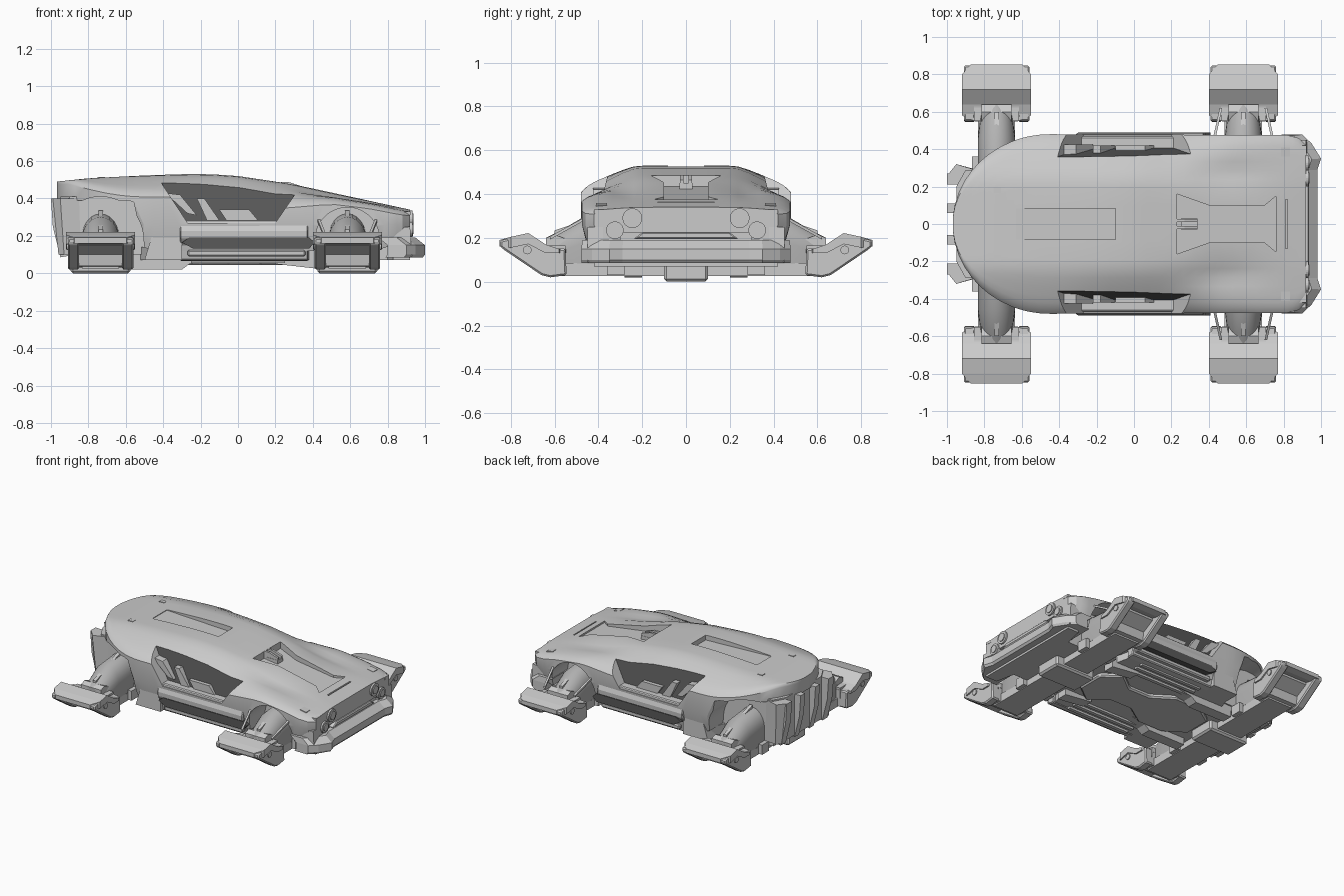
import bpy, bmesh, math

if "Cube" in bpy.data.objects:
    bpy.data.objects.remove(bpy.data.objects["Cube"])

AX = {'x': lambda p, t: (t, p[0], p[1]),
      'y': lambda p, t: (p[0], t, p[1]),
      'z': lambda p, t: (p[0], p[1], t)}


def material(name, v):
    m = bpy.data.materials.new(name)
    m.diffuse_color = (v, v, v, 1)
    m.use_nodes = True
    m.node_tree.nodes["Principled BSDF"].inputs["Base Color"].default_value = m.diffuse_color
    return m


DARK, MID, BODY = material('dark_glass', .1), material('mid_grey', .45), material('body_grey', .8)


def lerp(table, x):
    if x <= table[0][0]:
        return table[0][1]
    for (a, u), (b, v) in zip(table, table[1:]):
        if x <= b:
            return u + (v - u) * (x - a) / (b - a)
    return table[-1][1]


def use(ob):
    bpy.ops.object.select_all(action='DESELECT')
    ob.select_set(True)
    bpy.context.view_layer.objects.active = ob


def loft(name, rings, mirror=False, bevel=0, smooth=False, mat=None):
    bm = bmesh.new()
    vs = [[bm.verts.new(p) for p in r] for r in rings]
    n = len(vs[0])
    for a, b in zip(vs, vs[1:]):
        for i in range(n):
            j = (i + 1) % n
            bm.faces.new((a[i], a[j], b[j], b[i]))
    bm.faces.new(vs[0])
    bm.faces.new(vs[-1])
    bmesh.ops.recalc_face_normals(bm, faces=bm.faces)
    me = bpy.data.meshes.new(name)
    bm.to_mesh(me)
    bm.free()
    ob = bpy.data.objects.new(name, me)
    bpy.context.collection.objects.link(ob)
    if mat:
        me.materials.append(mat)
    if bevel:
        m = ob.modifiers.new('bevel', 'BEVEL')
        m.width, m.segments, m.limit_method = bevel, 1, 'ANGLE'
    if mirror:
        m = ob.modifiers.new('mirror', 'MIRROR')
        m.use_axis = (False, True, False)
        m.use_mirror_merge = False
    if smooth:
        use(ob)
        bpy.ops.object.shade_smooth_by_angle(angle=math.radians(35))
    return ob


def prism(name, pts, axis, lo, hi, **kw):
    return loft(name, [[AX[axis](p, t) for p in pts] for t in (lo, hi)], **kw)


def box(name, x0, x1, y0, y1, z0, z1, **kw):
    return prism(name, [(x0, y0), (x1, y0), (x1, y1), (x0, y1)], 'z', z0, z1, **kw)


def circle(cx, cy, r, n=24, a0=0, a1=360):
    k = n if a1 - a0 == 360 else n - 1
    return [(cx + r * math.cos(math.radians(a0 + (a1 - a0) * i / k)),
             cy + r * math.sin(math.radians(a0 + (a1 - a0) * i / k))) for i in range(n)]


def cut(ob, cutter):
    m = ob.modifiers.new('cut', 'BOOLEAN')
    m.object, m.operation, m.solver = cutter, 'DIFFERENCE', 'EXACT'
    use(ob)
    bpy.ops.object.modifier_apply(modifier=m.name)
    bpy.data.objects.remove(cutter)


def strut(name, a, b, r, **kw):
    sq = [(-r, -r), (r, -r), (r, r), (-r, r)]
    return loft(name, [[(p[0] + u, p[1], p[2] + v) for u, v in sq] for p in (a, b)], **kw)


# Body shell: height field over a plan with a round tail
TOP = [(-.97, .49), (-.8, .508), (-.5, .523), (-.3, .53), (-.15, .53), (0, .52), (.3, .475), (.6, .41), (.92, .34)]
DROP = [(-.9, .09), (-.4, .1), (-.1, .13), (.2, .13), (.32, .1), (.5, .045), (.7, .025), (.92, .02)]
BASE = [(-.56, .39), (-.5, .12), (.75, .12), (.86, .17)]
HALF = [(-.45, .48), (.82, .475), (.88, .46), (.92, .42)]


def height(x, y):
    d = max(0, (abs(y) - .22) / .26)
    valley = .025 * math.exp(-((x - .48) / .22) ** 2 - ((abs(y) - .27) / .06) ** 2)
    return lerp(TOP, x) - lerp(DROP, x) * d ** 1.3 - valley


stations = [(-.45 - .52 * math.cos(math.radians(t)), .48 * math.sin(math.radians(t)))
            for t in (5, 12, 20, 28, 36, 44, 52, 60, 68, 74, 78, 84)]
stations += [(x, lerp(HALF, x)) for x in [-.45 + .065 * i for i in range(20)] + [.82, .85, .88, .905, .92]]
U = (0, .2, .4, .5, .6, .7, .8, .88, .94, .98, 1)
rings = []
for x, w in stations:
    half = [(w * u, height(x, w * u) - .018 * max(0, (u - .88) / .12) ** 2) for u in U]
    zb = lerp(BASE, x)
    half += [(w, max(zb + .005, min(.26, half[-1][1] - .02))), (w - .035 * (zb < .3), zb)]
    rings.append([(x, y, z) for y, z in half] + [(x, -y, z) for y, z in half[:0:-1]])
shell = loft('body_shell', rings, mat=BODY)

# Wheel arches, side window recesses, roof slot and bonnet scoop
for cx, r in ((.585, .172), (-.735, .23)):
    arch = circle(cx, .18, r, 25, 0, 180) + [(cx - r - .03, -.1), (cx + r + .03, -.1)]
    cut(shell, prism('arch_cutter', arch, 'y', .28, .7, mirror=True))
cut(shell, loft('window_cutter', [
    [(-.27, .41, .27), (.2, .41, .27), (.2, .6, .27), (-.27, .6, .27)],
    [(-.46, .34, .56), (.4, .34, .56), (.4, .6, .56), (-.46, .6, .56)]], mirror=True))


def cut_top(poly, depth):
    cut(shell, loft('top_cutter', [[(x, y, lerp(TOP, x) - lerp(depth, x)) for x, y in poly],
                                   [(x, y, .7) for x, y in poly]]))


cut_top([(-.63, -.083), (-.1, -.083), (-.1, .083), (-.63, .083)], [(-.63, .004), (-.1, .035)])
cut_top([(.23, -.16), (.4, -.1), (.7, -.1), (.76, -.15), (.76, .15), (.7, .1), (.4, .1), (.23, .16)],
        [(.23, .05), (.76, .012)])
cut_top([(.81, -.13), (.82, -.13), (.82, .13), (.81, .13)], [(.8, .012)])
cut(shell, box('nose_cutter', .9, 1, -.3, .3, .19, .225))
shell.data.materials.append(DARK)
for f in shell.data.polygons:
    x, y, z = f.center
    if -.46 < x < .37 and .33 < abs(y) < .415 and z > .275 and abs(f.normal.y) > .8:
        f.material_index = len(shell.data.materials) - 1
use(shell)
bpy.ops.object.shade_smooth_by_angle(angle=math.radians(28))

# Bonnet scoop, top markers
prism('scoop', [(.23, .42), (.34, .42), (.34, .465), (.27, .488), (.23, .488)], 'y', .012, .028, mirror=True)
box('scoop_base', .25, .34, -.03, .03, .42, .45)
box('roof_marker', -.75, -.71, .165, .195, .5, .515, mirror=True)
prism('nose_marker', [(.785, .3), (.835, .3), (.835, .35), (.785, .36)], 'y', .36, .41, mirror=True)

# Side window trim
prism('window_blade', [(-.39, .43), (-.31, .42), (-.22, .31), (-.27, .32)], 'y', .37, .425, mirror=True)
prism('window_pillar', [(-.16, .27), (-.09, .27), (-.18, .4), (-.22, .4)], 'y', .35, .42, mirror=True)
prism('window_ledge', [(-.1, .34), (.06, .34), (.11, .28), (-.06, .28)], 'y', .36, .42, mirror=True)

# Side sills
sill = [(.38, .065), (.43, .07), (.445, .14), (.485, .19), (.487, .225), (.465, .285), (.38, .285)]
prism('side_sill', sill, 'x', -.31, .375, mirror=True, bevel=.006)
prism('sill_band', [(-.3, .165), (-.24, .132), (.38, .132), (.41, .165), (.38, .192), (-.26, .192)],
      'y', .44, .488, mirror=True, mat=DARK)
box('sill_rail', -.27, .36, .42, .465, .09, .125, mirror=True, bevel=.008)
prism('sill_fairing', [(-.5, .07), (-.3, .07), (-.3, .28), (-.36, .33), (-.43, .3)], 'y', .36, .462, mirror=True)

# Front bumper, grille and lights
bump = [(.8, .478), (.9, .478), (.95, .43), (1, .35), (.98, .29)]
bump = bump + [(x, -y) for x, y in bump[::-1]]
loft('front_bumper', [[(x - .012, y, .085) for x, y in bump], [(x, y, .1) for x, y in bump],
                      [(x, y, .15) for x, y in bump], [(x - .05, y * .99, .19) for x, y in bump]])
prism('grille', [(-.24, .195), (.24, .195), (.2, .225), (-.2, .225)], 'x', .88, .935, bevel=.006)
prism('bumper_side', [(.8, .09), (.93, .09), (.92, .25), (.84, .24)], 'y', .38, .45, mirror=True)
for nm, y, z, r in (('upper_lamp', .245, .29, .045), ('lower_lamp', .325, .235, .04)):
    prism(nm, circle(y, z, r), 'x', .86, .932, mirror=True)
    prism(nm + '_lens', circle(y, z, r * .65), 'x', .9, .938, mirror=True)
box('corner_lamp', .87, .922, .37, .42, .312, .33, mirror=True)

# Tail: core box and vertical ribs
prism('tail_core', [(-.95, -.2), (-.9, -.29), (-.45, -.29), (-.45, .29), (-.9, .29), (-.95, .2)], 'z', .1, .41)
rib = [(-1, .4), (-.99, .25), (-.95, .085), (-.87, .1), (-.87, .4)]
prism('tail_rib_inner', rib, 'y', .06, .11, mirror=True)
prism('tail_rib_outer', rib, 'y', .21, .27, mirror=True)
loft('tail_wing', [[(-.93, .3, .1), (-.96, .27, .1), (-.88, .22, .1), (-.84, .29, .1)],
                   [(-.95, .32, .4), (-.99, .27, .4), (-.9, .22, .4), (-.85, .29, .4)]], mirror=True)

# Underbody
fl = [(-.9, .28), (-.52, .28), (-.48, .42), (.35, .42), (.38, .28), (.8, .28), (.83, .42), (.92, .42)]
prism('floor_pan', fl + [(x, -y) for x, y in fl[::-1]], 'z', .07, .14)
keel = [(-.55, .1), (-.4, .2), (-.2, .2), (-.05, .1), (.12, .1), (.25, .2), (.38, .1)]
prism('floor_keel', keel + [(x, -y) for x, y in keel[::-1]], 'z', .045, .08, bevel=.01)
prism('rear_skid', [(-.6, .02), (-.3, .02), (-.26, .05), (-.15, .07), (-.6, .1)], 'y', .2, .28, mirror=True)
prism('front_skid', [(.2, .05), (.42, .025), (.42, .1), (.2, .1)], 'y', .2, .28, mirror=True)
for i in range(3):
    box('floor_strip', -.25, .25, .25 + .055 * i, .275 + .055 * i, .055, .08, mirror=True)

# Hover pods with arms at four corners
for tag, cx in (('front', .585), ('rear', -.735)):
    box(tag + '_keel_block', cx - .16, cx + .16, -.1, .1, 0, .09, bevel=.012)
    prism(tag + '_axle', [(-.62, .025), (.62, .025), (.62, .09), (.3, .075), (-.3, .075), (-.62, .09)],
          'x', cx - .1, cx + .1)
    box(tag + '_axle_rib', cx - .13, cx + .13, .28, .36, .03, .1, mirror=True)
    # rounded arm cover tapering outwards
    cover = []
    for y, r, z0, top in ((.27, .1, .19, .13), (.46, .1, .18, .12), (.58, .085, .14, .09), (.64, .065, .13, .07)):
        arc = circle(0, 0, 1, 13, 0, 180)
        cover.append([(cx + r * u, y, z0 + top * v) for u, v in arc] + [(cx - r, y, .08), (cx + r, y, .08)])
    loft(tag + '_arm_cover', cover, mirror=True, smooth=True, mat=MID)
    strut(tag + '_arm_fin', (cx, .3, .325), (cx, .6, .222), .012, mirror=True)
    # pod deck, chamfered in plan, peaking near its outer third
    deck = [(.548, .6, .15), (.58, 1, .15), (.64, 1, .17), (.72, 1, .222), (.8, 1, .205), (.852, .75, .19)]
    bm_ring = [[(cx + s * .185 * u, y, z) for s in (-1, 1)] +
               [(cx + s * .185 * u, y, max(.13, z - .05) if y < .84 else .16) for s in (1, -1)] for y, u, z in deck]
    loft(tag + '_pod_deck', bm_ring, mirror=True)
    for s in (-1, 1):
        x0, x1 = sorted((cx + s * .115, cx + s * .175))
        prism(tag + '_pod_rail', [(.545, .03), (.62, .02), (.66, .03), (.83, .145), (.848, .16), (.848, .188),
                                  (.72, .218), (.63, .155), (.55, .15)], 'x', x0, x1, mirror=True, bevel=.008)
        prism(tag + '_pod_pin', circle(.725, .145, .02, 16), 'x', cx + s * .15, cx + s * .182, mirror=True)
    prism(tag + '_pod_saddle', [(.55, .03), (.65, .04), (.66, .1), (.75, .15), (.75, .18), (.62, .165), (.55, .165)],
          'x', cx - .12, cx + .12, mirror=True)
    prism(tag + '_pod_bracket', [(.48, .15), (.64, .15), (.64, .2), (.6, .215), (.48, .17)], 'x',
          cx - .08, cx + .08, mirror=True)
# Thin struts on the front arms
for s in (-1, 1):
    strut('arm_strut', (.585 + s * .16, .44, .3), (.585 + s * .12, .62, .2), .007, mirror=True)
